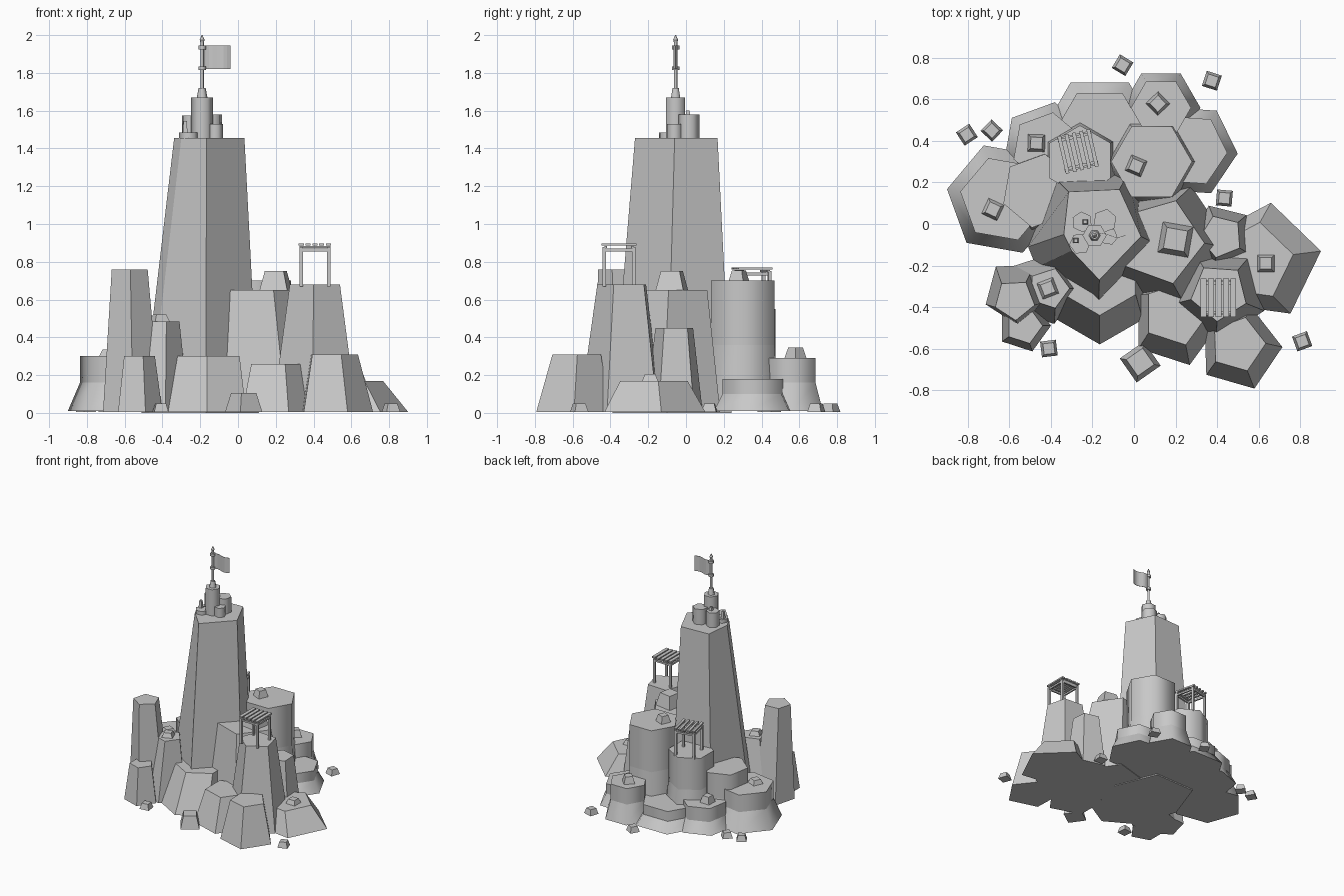
import bpy
import bmesh
from math import cos, sin, radians
from mathutils import Matrix, Vector

cube = bpy.data.objects.get("Cube")
if cube:
    bpy.data.objects.remove(cube)

stone = bpy.data.materials.new("stone_grey")
stone.use_nodes = True
GREY = (0.58, 0.58, 0.58, 1)
stone.diffuse_color = GREY
stone.node_tree.nodes["Principled BSDF"].inputs["Base Color"].default_value = GREY


def finish(name, bm):
    bmesh.ops.recalc_face_normals(bm, faces=bm.faces)
    mesh = bpy.data.meshes.new(name)
    bm.to_mesh(mesh)
    bm.free()
    mesh.materials.append(stone)
    obj = bpy.data.objects.new(name, mesh)
    bpy.context.collection.objects.link(obj)
    return obj


def loft(name, sections, rounded=False):
    """Skin a closed solid through rings of points; rounded keeps only the rims sharp."""
    bm = bmesh.new()
    rings = [[bm.verts.new(p) for p in ring] for ring in sections]
    n = len(rings[0])
    for low, high in zip(rings, rings[1:]):
        for i in range(n):
            j = (i + 1) % n
            bm.faces.new((low[i], low[j], high[j], high[i])).smooth = rounded
    bm.faces.new(rings[0][::-1])
    bm.faces.new(rings[-1])
    for edge in bm.edges:
        a, b = edge.verts
        edge.smooth = abs(a.co.z - b.co.z) > 0.001
    return finish(name, bm)


def ring(x, y, z, r, sides, turn):
    angles = [radians(turn + 360 * i / sides) for i in range(sides)]
    return [(x + r * cos(a), y + r * sin(a), z) for a in angles]


def prism(name, x, y, sides, turn, profile, rounded=True):
    return loft(name, [ring(x, y, z, r, sides, turn) for r, z in profile], rounded)


def crag(name, x, y, sides, turn, wide, narrow, top, lean=(0, 0)):
    """Tapered rock whose top may lean sideways."""
    return loft(name, [ring(x, y, 0.005, wide, sides, turn),
                       ring(x + lean[0], y + lean[1], top, narrow, sides, turn)])


def drum(name, x, y, turn, wide, narrow, waist, top):
    """Six-sided column on a flared foot."""
    return prism(name, x, y, 6, turn,
                 [(wide, 0.01), (narrow, waist), (narrow, top)])


def pebble(name, x, y, z, r, h, turn=45):
    return prism(name, x, y, 4, turn, [(r, z), (r * 0.68, z + h)], False)


def add_box(bm, centre, size, spin):
    m = spin @ Matrix.Translation(centre) @ Matrix.Diagonal(Vector((*size, 1)))
    bmesh.ops.create_cube(bm, size=1, matrix=m)


# Main tower
foot = [(-0.39, 0.23), (-0.03, 0.24), (0.11, -0.10), (-0.17, -0.39), (-0.47, -0.21), (-0.51, -0.11)]
crown = [(-0.315, 0.155), (-0.07, 0.167), (0.034, -0.06), (-0.167, -0.27), (-0.30, -0.13),
         (-0.338, -0.05)]
loft("main_tower", [[(x, y, 0) for x, y in foot], [(x, y, 1.455) for x, y in crown]])

# Tapered rocks at the front and sides
crag("tall_left_crag", -0.565, -0.33, 5, 57, 0.16, 0.10, 0.76, (-0.01, -0.035))
crag("small_left_crag", -0.53, -0.49, 5, 0, 0.13, 0.09, 0.30)
crag("inner_left_crag", -0.44, -0.31, 5, 0, 0.18, 0.10, 0.485, (0.03, 0))
crag("front_crag", -0.165, -0.34, 6, 30, 0.24, 0.20, 0.30, (0, 0.10))
crag("right_shoulder_crag", 0.17, -0.11, 5, 70, 0.31, 0.21, 0.65, (-0.04, 0.025))
crag("lookout_crag", 0.41, -0.33, 5, 50, 0.235, 0.14, 0.68)
crag("low_right_crag", 0.62, -0.18, 5, 10, 0.285, 0.19, 0.17, (-0.04, 0))
crag("front_right_crag", 0.51, -0.60, 5, 2, 0.205, 0.135, 0.31, (-0.01, 0.02))
crag("front_low_crag", 0.20, -0.47, 5, 0, 0.22, 0.16, 0.26, (0, 0.04))
crag("right_back_crag", 0.42, -0.06, 5, 40, 0.16, 0.105, 0.45)

# Flared columns at the back
drum("left_drum", -0.63, 0.12, 50, 0.275, 0.21, 0.16, 0.30)
drum("right_drum", 0.27, 0.355, -4, 0.23, 0.18, 0.10, 0.18)
drum("tall_back_drum", 0.085, 0.30, 0, 0.22, 0.195, 0.36, 0.70)
drum("rear_drum", 0.13, 0.56, 0, 0.19, 0.145, 0.16, 0.29)
drum("rear_low_drum", -0.165, 0.44, 0, 0.28, 0.22, 0.09, 0.17)
drum("rear_left_drum", -0.42, 0.37, 20, 0.22, 0.17, 0.10, 0.21)
drum("shelter_drum", -0.26, 0.305, 30, 0.20, 0.17, 0.29, 0.55)
drum("inner_left_drum", -0.46, 0.16, 20, 0.20, 0.18, 0.22, 0.42)

# Stones resting on the rocks
pebble("shoulder_stone", 0.20, -0.075, 0.65, 0.105, 0.10, 35)
for i, (x, y, z) in enumerate([(-0.68, 0.07, 0.30), (-0.47, 0.39, 0.21), (-0.415, -0.31, 0.485),
                               (0.115, 0.58, 0.29), (0.01, 0.28, 0.70), (0.635, -0.19, 0.17)]):
    pebble(f"resting_stone_{i}", x, y, z, 0.058, 0.035 if i in (0, 2, 5) else 0.055, 20 + 23 * i)

# Loose stones on the ground
pebble("front_boulder", 0.03, -0.665, 0.005, 0.10, 0.10, 80)
for i, (x, y) in enumerate([(-0.41, -0.60), (0.81, -0.565), (-0.805, 0.43), (-0.685, 0.45),
                            (-0.055, 0.765), (0.375, 0.69), (0.435, 0.125)]):
    pebble(f"ground_stone_{i}", x, y, 0.005, 0.054, 0.045, 52 + 13 * i)

# Columns on the summit
for i, (x, y, r, top) in enumerate([(-0.14, 0.015, 0.058, 1.58), (-0.25, 0.01, 0.05, 1.575),
                                    (-0.12, -0.06, 0.042, 1.53), (-0.26, -0.095, 0.052, 1.485)]):
    prism(f"summit_column_{i}", x, y, 6, 20 + 15 * i, [(r, 1.45), (r, top)])
pebble("summit_stone_low", -0.28, -0.08, 1.485, 0.018, 0.06)
pebble("summit_stone_high", -0.235, 0.01, 1.575, 0.018, 0.025)
px, py = -0.19, -0.055
prism("summit_core", px, py, 6, 0, [(0.058, 1.45), (0.058, 1.67)])

# Flagpole with collars and pointed tip
prism("pole_socket", px, py, 6, 0, [(0.028, 1.67), (0.019, 1.72)])
prism("flagpole", px, py, 8, 0, [(0.009, 1.72), (0.009, 1.96), (0.013, 1.975), (0.002, 2.0)])
for i, z in enumerate((1.815, 1.925)):
    prism(f"pole_collar_{i}", px, py, 8, 0, [(0.02, z), (0.02, z + 0.02)])

# Waving flag
wave = [(px + 0.15 * t / 8, py + 0.01 * sin(t * 0.8)) for t in range(9)]
outline = [(x, y - 0.001) for x, y in wave] + [(x, y + 0.001) for x, y in wave[::-1]]
loft("flag", [[(x, y, z) for x, y in outline] for z in (1.82, 1.945)])


# Lookout shelters with slatted roofs
def shelter(name, x, y, floor, top, turn, slat):
    bm = bmesh.new()
    at = Matrix.Translation((x, y, 0)) @ Matrix.Rotation(radians(turn), 4, "Z")
    for sx in (-1, 1):
        for sy in (-1, 1):
            add_box(bm, (sx * 0.073, sy * 0.078, (floor + top) / 2 - 0.01),
                    (0.018, 0.018, top - floor - 0.02), at)
        add_box(bm, (sx * 0.073, 0, top - 0.035), (0.012, 0.16, 0.014), at)
        add_box(bm, (0, sx * 0.078, top - 0.035), (0.15, 0.012, 0.014), at)
        add_box(bm, (0, sx * 0.07, top - 0.018), (0.165, 0.014, 0.01), at)
    for i in range(-2, 3):
        add_box(bm, (i * 0.036, 0, top - 0.006), (slat, 0.185, 0.012), at)
    finish(name, bm)


shelter("front_shelter", 0.407, -0.355, 0.67, 0.897, 0, 0.027)
shelter("back_shelter", -0.27, 0.35, 0.54, 0.77, 13, 0.018)
